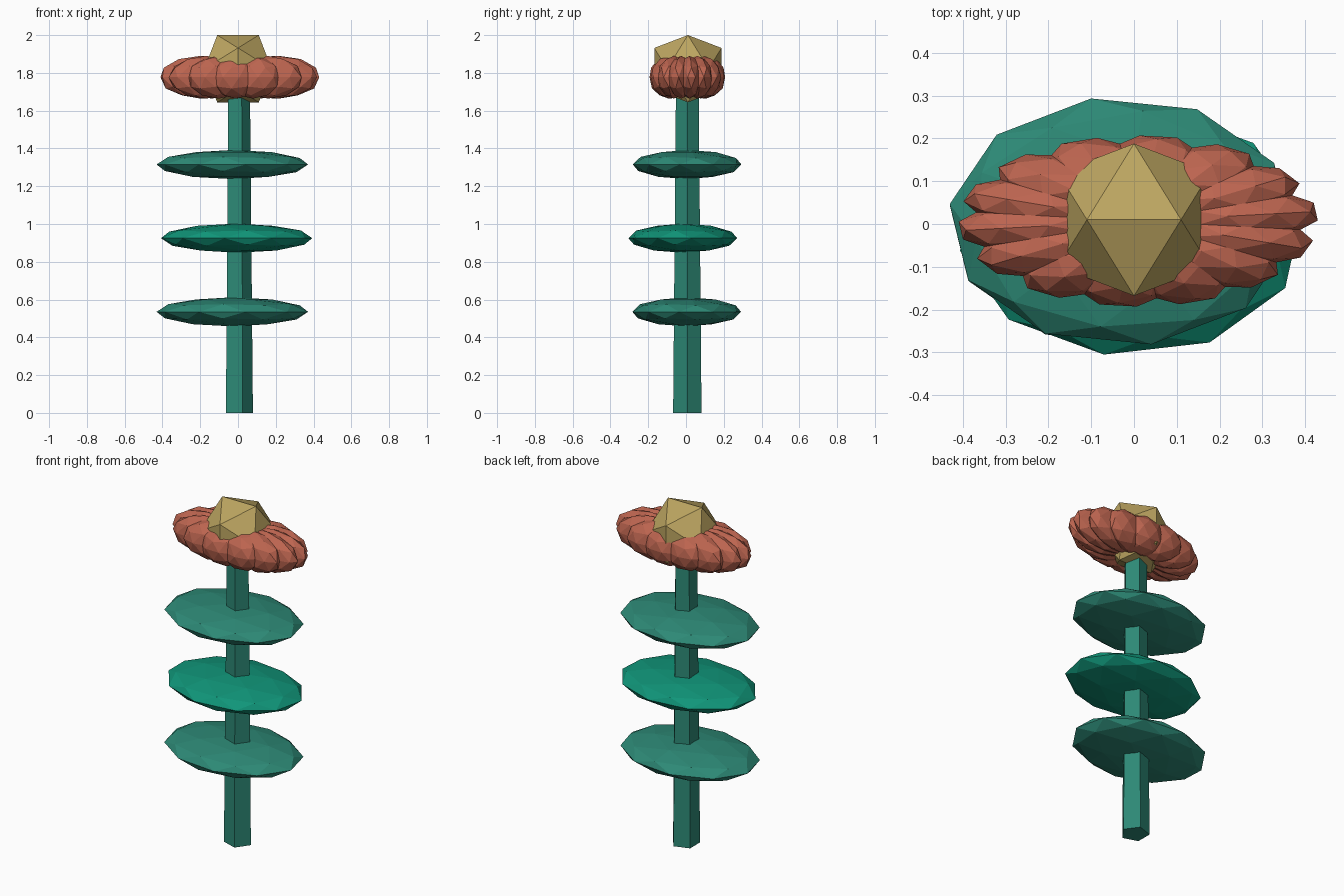
import bpy, bmesh, math
from mathutils import Matrix, Vector

if "Cube" in bpy.data.objects:
    bpy.data.objects.remove(bpy.data.objects["Cube"])

CY = 0.007  # small depth offset shared by all parts


def material(name, rgb):
    m = bpy.data.materials.new(name)
    m.diffuse_color = (*rgb, 1)
    m.use_nodes = True
    m.node_tree.nodes["Principled BSDF"].inputs["Base Color"].default_value = m.diffuse_color
    return m


def add_object(name, bm, mat):
    bmesh.ops.recalc_face_normals(bm, faces=bm.faces)
    me = bpy.data.meshes.new(name)
    bm.to_mesh(me)
    bm.free()
    me.materials.append(mat)
    ob = bpy.data.objects.new(name, me)
    bpy.context.collection.objects.link(ob)
    return ob


def place(loc, scale):
    return Matrix.Translation(loc) @ Matrix.Diagonal((*scale, 1))


green = material("stem_green", (0.026, 0.25, 0.18))
bright = material("leaf_green", (0.005, 0.30, 0.19))
red = material("petal_red", (0.51, 0.13, 0.08))
gold = material("centre_gold", (0.51, 0.38, 0.12))

# five-sided tapered stem, one corner towards +x
bm = bmesh.new()
H = 1.76
bmesh.ops.create_cone(bm, cap_ends=True, segments=5, radius1=0.079, radius2=0.063, depth=H)
corner = max((v.co for v in bm.verts if v.co.z < 0), key=lambda c: c.x)
turn = Matrix.Rotation(-math.atan2(corner.y, corner.x), 4, 'Z')
bm.transform(Matrix.Translation((0, CY, H / 2)) @ turn)
add_object("stem", bm, green)

# three flattened leaf discs
leaves = [(-0.03, 0.004, 0.535, 10, green),
          (-0.007, -0.017, 0.925, 27, bright),
          (-0.03, 0.006, 1.315, 10, green)]
for i, (x, y, z, deg, mat) in enumerate(leaves):
    bm = bmesh.new()
    bmesh.ops.create_icosphere(bm, subdivisions=2, radius=1)
    bm.transform(place((x, y, z), (0.405, 0.292, 0.077)) @ Matrix.Rotation(math.radians(deg), 4, 'Z'))
    add_object(f"leaf_{i + 1}", bm, mat)

# ring of overlapping petals, squashed into a long oval
bm = bmesh.new()
N = 14
oval = place((0.01, CY, 1.777), (0.42, 0.2, 0.113))
for k in range(N):
    spin = Matrix.Rotation(2 * math.pi * (k + 0.25) / N, 4, 'Z')
    bmesh.ops.create_icosphere(bm, subdivisions=2, radius=1,
                               matrix=oval @ spin @ place((0.5, 0, 0), (0.52, 0.34, 1)))
add_object("petals", bm, red)

# icosahedron flower centre, edge upward (golden-ratio corners)
bm = bmesh.new()
a, b = 0.11, 0.178
for s in (-1, 1):
    for t in (-1, 1):
        for c in ((s * a, 0, t * b), (0, s * b, t * a), (s * b, t * a, 0)):
            bm.verts.new(Vector(c) + Vector((0, CY + 0.003, 1.822)))
bmesh.ops.convex_hull(bm, input=bm.verts)
add_object("flower_centre", bm, gold)
